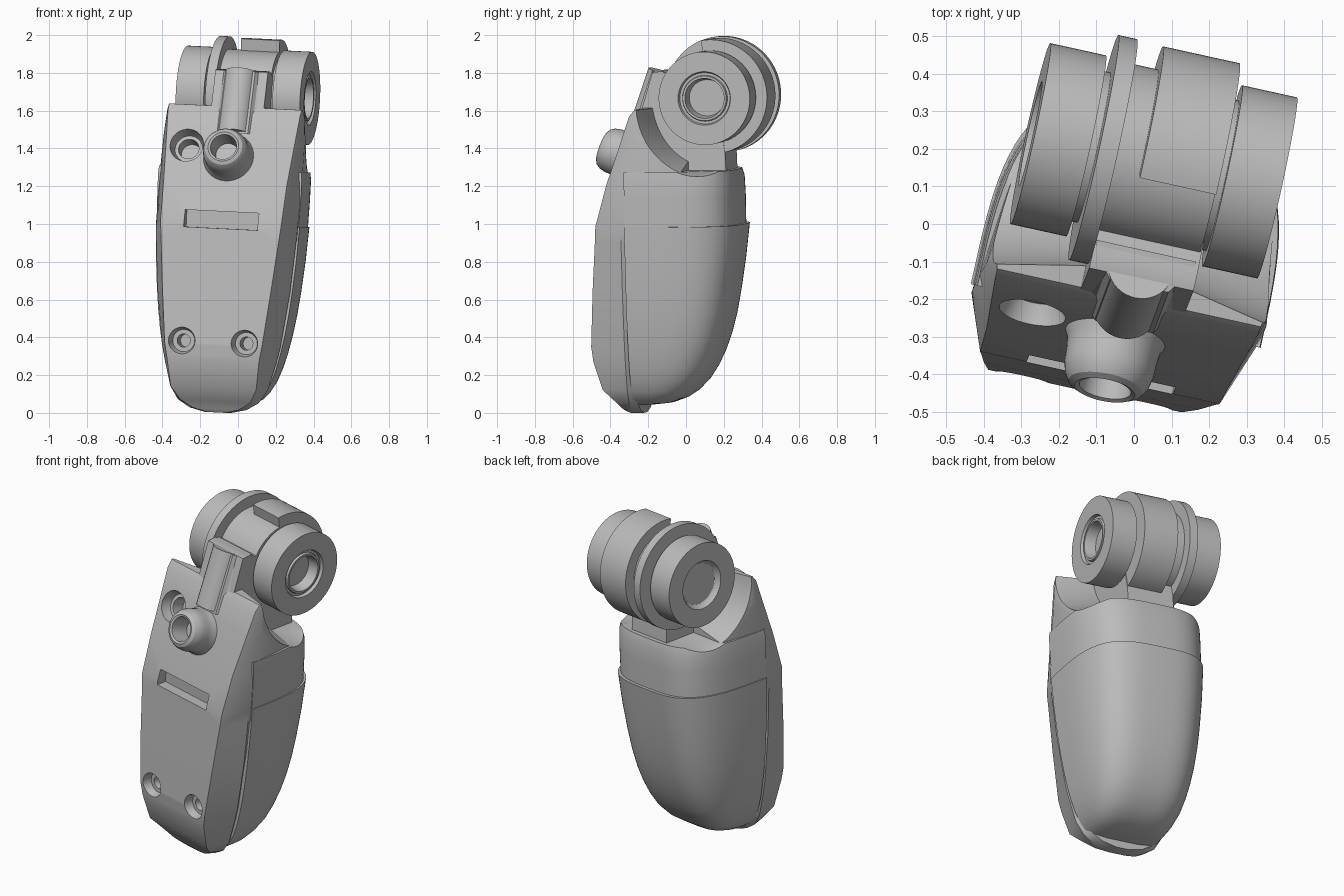
import bpy, bmesh, math
from mathutils import Vector, Matrix

if "Cube" in bpy.data.objects:
    bpy.data.objects.remove(bpy.data.objects["Cube"], do_unlink=True)

TILT = (0, math.radians(2.8), math.radians(-12.4))
CX = -0.05                       # body centre plane
AXLE_Y, AXLE_Z = 0.176, 1.68
SLOPE = math.radians(21)         # lean of the upper front face

grey = bpy.data.materials.new("grey_plastic")
grey.use_nodes = True
grey.diffuse_color = (0.5, 0.5, 0.5, 1)
grey.node_tree.nodes["Principled BSDF"].inputs["Base Color"].default_value = (0.5, 0.5, 0.5, 1)
parts = []


def finish(name, bm):
    bmesh.ops.recalc_face_normals(bm, faces=bm.faces)
    mesh = bpy.data.meshes.new(name)
    bm.to_mesh(mesh)
    bm.free()
    mesh.materials.append(grey)
    obj = bpy.data.objects.new(name, mesh)
    bpy.context.collection.objects.link(obj)
    obj.rotation_euler = TILT
    parts.append(obj)
    return obj


def loft(name, rings):
    """Skin a list of equal-length point rings and cap both ends."""
    bm = bmesh.new()
    rows = [[bm.verts.new(p) for p in ring] for ring in rings]
    n = len(rows[0])
    for a, b in zip(rows, rows[1:]):
        for i in range(n):
            bm.faces.new((a[i], a[(i + 1) % n], b[(i + 1) % n], b[i]))
    bm.faces.new(rows[0])
    bm.faces.new(rows[-1])
    return finish(name, bm)


def lathe(name, profile, matrix, steps=64):
    """Spin (distance, radius) pairs about the x axis, then place them."""
    rings = []
    for d, r in profile:
        rings.append([matrix @ Vector((d, r * math.cos(t), r * math.sin(t)))
                      for t in (2 * math.pi * i / steps for i in range(steps))])
    return loft(name, rings)


def block(name, outline, x0, x1):
    """Extrude a (y, z) outline across x."""
    return loft(name, [[(x, y, z) for y, z in outline] for x in (x0, x1)])


def cut(obj, cutter):
    mod = obj.modifiers.new("cut", 'BOOLEAN')
    mod.operation = 'DIFFERENCE'
    mod.solver = 'EXACT'
    mod.object = cutter
    bpy.context.view_layer.update()
    with bpy.context.temp_override(object=obj, active_object=obj, selected_objects=[obj]):
        bpy.ops.object.modifier_apply(modifier=mod.name)


def discard(cutter):
    parts.remove(cutter)
    bpy.data.objects.remove(cutter, do_unlink=True)


def outward(x, y, z, lean=0.0):
    """Frame whose x axis points out of the front face."""
    d = Vector((0, -math.cos(lean), math.sin(lean)))
    up = Vector((0, math.sin(lean), math.cos(lean)))
    m = Matrix((d, up, d.cross(up))).transposed().to_4x4()
    m.translation = (x, y, z)
    return m


# Faceted front shell: z, front half width, front y, side half width, chamfer y, back y
front_rows = [
    (0.0, .05, -.30, .07, -.28, -.23), (.02, .125, -.32, .155, -.27, -.23),
    (.06, .19, -.345, .22, -.27, -.23), (.13, .232, -.41, .265, -.27, -.23),
    (.28, .25, -.455, .305, -.27, -.23), (.36, .264, -.463, .322, -.27, -.23),
    (.65, .294, -.446, .36, -.27, -.23), (.92, .319, -.425, .38, -.27, -.2),
    (1.0, .327, -.42, .383, -.27, .05), (1.22, .334, -.357, .387, -.23, .05),
    (1.45, .349, -.273, .383, -.19, .05), (1.585, .358, -.224, .372, -.18, .05),
    (1.62, .36, -.195, .366, -.17, .05)]
rings = []
for z, f, yf, s, yc, yb in front_rows:
    half = [(f, yf), (s, yc), (s - .03, yb)]
    both = half + [(-x, y) for x, y in reversed(half)]
    rings.append([(CX + x, y, z) for x, y in both])
front_shell = loft("front_shell", rings)


# Rounded rear shells
def rear_ring(z, s, yr, y0=-.25, n=3.4, steps=40):
    ring = []
    for i in range(steps + 1):
        t = math.pi * i / steps
        c, k = math.cos(t), abs(math.sin(t))
        x = math.copysign(abs(c) ** (2 / n), c) * s
        ring.append((CX + x, y0 + (yr - y0) * k ** (2 / n), z))
    return ring


rear_rows = [(.045, .10, -.17), (.055, .18, -.08), (.08, .22, -.01), (.12, .25, .05),
             (.18, .28, .107), (.25, .302, .152), (.33, .321, .19), (.42, .338, .222),
             (.53, .354, .25), (.65, .367, .272), (.82, .381, .298), (1.0, .39, .319)]
loft("rear_shell", [rear_ring(*r) for r in rear_rows])
upper_body = loft("upper_body", [rear_ring(.98, .384, .3), rear_ring(1.15, .389, .298),
                                 rear_ring(1.25, .39, .293), rear_ring(1.29, .386, .28)])

# Wheel well scooped out of the body top, opening outwards
well = Matrix.Translation((0, AXLE_Y, AXLE_Z)) @ Matrix.Diagonal((1, 1, 1.16, 1))
cutter = lathe("well_cutter", [(-.75, .43), (CX - .14, .318), (CX + .14, .318), (.65, .43)],
               well, 96)
cut(front_shell, cutter)
cut(upper_body, cutter)
discard(cutter)

# Neck carrying the axle
block("neck", [(-.27, 1.3), (-.205, 1.6), (-.14, 1.81), (-.09, 1.815), (.1, 1.74),
               (.22, 1.55), (.25, 1.38), (.26, 1.1), (-.2, 1.05)], -.18, .105)

# Countersunk screw holes in the front
screws = [(-.283, -.283, 1.403, SLOPE, .09, .055)]
screws += [(CX - .002 + side * .17, -.462, .373, 0, .072, .035) for side in (-1, 1)]
for x, y, z, lean, wide, narrow in screws:
    hole = lathe("hole_cutter", [(-.13, narrow), (-.05, narrow), (-.05, wide * .82),
                                 (0, wide), (.1, wide)], outward(x, y, z, lean), 40)
    cut(front_shell, hole)
    discard(hole)

# Slot across the front
slot = block("slot_cutter", [(-.6, .975), (-.6, 1.065), (-.36, 1.065), (-.36, .975)],
             CX - .2, CX + .2)
cut(front_shell, slot)
discard(slot)

# Rounded boss with a blind bore and a flared foot
lathe("boss", [(-.06, .15), (.0, .138), (.025, .126), (.06, .122), (.095, .121), (.125, .114),
               (.148, .1), (.158, .082), (.153, .07), (.04, .062)],
      outward(-.05, -.302, 1.353, SLOPE), 48)

# Tube rising from the boss to the neck, with a flare each side at its root
lean = math.atan2(.15, .43)
tube = Matrix.Translation((-.045, -.255, 1.38)) @ Matrix.Rotation(-lean, 4, 'X') \
    @ Matrix.Rotation(-math.pi / 2, 4, 'Y')
lathe("tube", [(.1, .088), (.445, .088)], tube, 40)
for side in (-1, 1):
    root = [(side * x, y) for x, y in ((.0, -.05), (.08, -.045), (.095, -.025),
                                       (.135, -.01), (.135, .05), (.0, .05))]
    loft("tube_flare", [[(-.04 + x, y - .228 + .349 * (z - 1.48), z) for x, y in root]
                        for z in (1.48, 1.81)])

# Axle assembly: two end rollers, flange disc and drum in one turned profile
axle = Matrix.Translation((0, AXLE_Y, AXLE_Z))
lathe("rollers", [(-.375, .12), (-.38, .128), (-.404, .142), (-.404, .247), (-.252, .247),
                  (-.252, .205), (-.231, .205), (-.231, .307), (-.18, .307), (-.18, .24),
                  (.101, .24), (.101, .205), (.12, .205), (.12, .247), (.27, .247),
                  (.27, .142), (.252, .136), (.252, .122), (.265, .118), (.265, .106),
                  (.2, .096)], axle, 96)

# Raised shell wrapped round the back of the drum
arc = [math.radians(100 - 200 * i / 48) for i in range(49)]
outline = [(AXLE_Y + r * math.cos(t), AXLE_Z + r * math.sin(t))
           for r, angles in ((.303, arc), (.2, arc[::-1])) for t in angles]
block("drum_shell", outline, -.108, .101)

# Smooth curved faces, keep hard edges
bpy.ops.object.select_all(action='DESELECT')
for obj in parts:
    obj.select_set(True)
bpy.context.view_layer.objects.active = parts[0]
bpy.ops.object.shade_smooth_by_angle(angle=math.radians(28))
